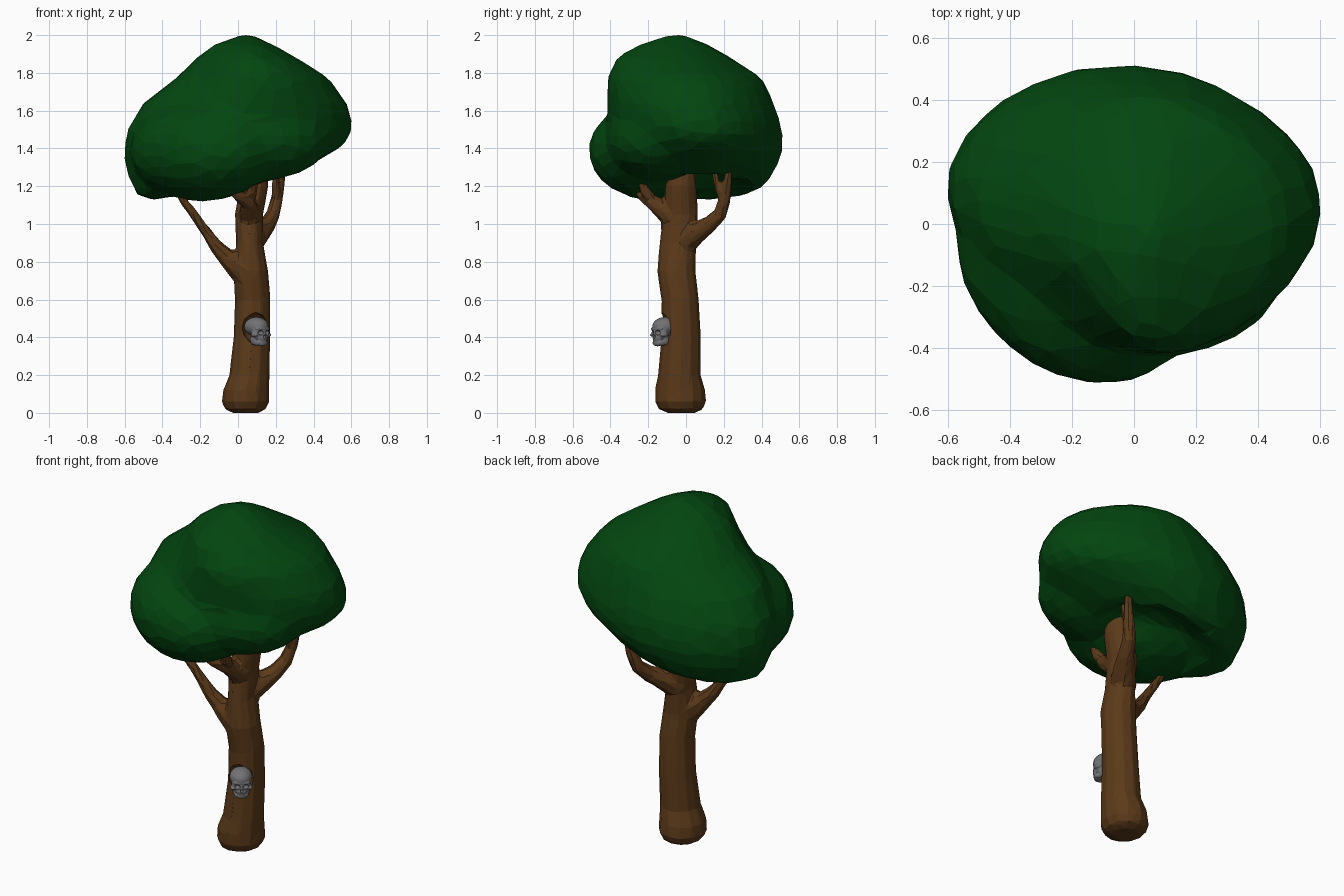
import bpy, bmesh
from math import cos, sin, pi, radians
from mathutils import Vector, Matrix

if "Cube" in bpy.data.objects:
    bpy.data.objects.remove(bpy.data.objects["Cube"])


def material(name, rgb):
    m = bpy.data.materials.new(name)
    m.diffuse_color = (*rgb, 1)
    m.use_nodes = True
    m.node_tree.nodes["Principled BSDF"].inputs["Base Color"].default_value = m.diffuse_color
    return m


BARK = material("bark", (0.105, 0.042, 0.010))
LEAF = material("leaf", (0.001, 0.062, 0.005))
BONE = material("bone", (0.17, 0.17, 0.18))


def make(name, bm, mat):
    bmesh.ops.recalc_face_normals(bm, faces=bm.faces)
    me = bpy.data.meshes.new(name)
    bm.to_mesh(me)
    bm.free()
    me.materials.append(mat)
    ob = bpy.data.objects.new(name, me)
    bpy.context.collection.objects.link(ob)
    return ob


def bake(ob, *mods):
    """Add modifiers (type, settings) and apply them."""
    for kind, settings in mods:
        m = ob.modifiers.new(kind, kind)
        for k, v in settings.items():
            setattr(m, k, v)
    dg = bpy.context.evaluated_depsgraph_get()
    me = bpy.data.meshes.new_from_object(ob.evaluated_get(dg))
    ob.modifiers.clear()
    ob.data = me


def flat(ob):
    ob.data.polygons.foreach_set("use_smooth", [False] * len(ob.data.polygons))


def loft(bm, rings):
    loops = [[bm.verts.new(p) for p in r] for r in rings]
    n = len(loops[0])
    for a, b in zip(loops, loops[1:]):
        for i in range(n):
            bm.faces.new((a[i], a[(i + 1) % n], b[(i + 1) % n], b[i]))
    for end in (loops[0], loops[-1]):
        c = bm.verts.new(sum((v.co for v in end), Vector()) / n)
        for i in range(n):
            bm.faces.new((end[i], end[(i + 1) % n], c))


def box_ring(z, tilt, x0, x1, y0, y1, n, dents=()):
    """Elliptical ring fitting the x and y limits, with dents at (angle, depth)."""
    ring = []
    for i in range(n):
        a = 2 * pi * i / n
        k = 1 - sum(d * max(0, cos(a - radians(t))) ** 6 for t, d in dents)
        x = (x0 + x1) / 2 + k * (x1 - x0) / 2 * cos(a)
        y = (y0 + y1) / 2 + k * (y1 - y0) / 2 * sin(a)
        ring.append(Vector((x, y, z + tilt * x)))
    return ring


def ball(bm, loc, rad, rot=0.0, sub=3):
    m = Matrix.Translation(loc) @ Matrix.Rotation(rot, 4, 'Z') @ Matrix.Diagonal((*rad, 1))
    bmesh.ops.create_icosphere(bm, subdivisions=sub, radius=1, matrix=m)


def tube(bm, pts, n=8):
    """Tapered branch through (x, y, z, radius) points."""
    rings = []
    for i, p in enumerate(pts):
        a, b = pts[max(i - 1, 0)], pts[min(i + 1, len(pts) - 1)]
        q = Vector((b[0] - a[0], b[1] - a[1], b[2] - a[2])).to_track_quat('Z', 'Y')
        rings.append([Vector(p[:3]) + q @ Vector((p[3] * cos(2 * pi * j / n), p[3] * sin(2 * pi * j / n), 0))
                      for j in range(n)])
    loft(bm, rings)


# Leafy crown: slanted main mass plus a broad front-left lobe
bm = bmesh.new()
crown = [(1.28, .18, -.22, .20, -.12, .25), (1.20, .20, -.42, .25, -.25, .36),
         (1.245, .21, -.53, .42, -.33, .44), (1.34, .13, -.59, .55, -.37, .50),
         (1.42, .09, -.61, .60, -.40, .52), (1.52, .03, -.59, .61, -.42, .51),
         (1.64, 0, -.51, .58, -.43, .47), (1.78, 0, -.33, .48, -.43, .41),
         (1.89, 0, -.22, .31, -.38, .24), (1.96, 0, -.13, .19, -.26, .12),
         (2.015, 0, .01, .08, -.10, .0)]
loft(bm, [box_ring(*r, 24, ((222, .18), (50, .06), (-38, .04))) for r in crown])
ball(bm, (-.18, -.15, 1.39), (.42, .33, .275), radians(-42))
ball(bm, (.08, -.15, 1.45), (.40, .28, .23))
canopy = make("leaf_canopy", bm, LEAF)
bake(canopy, ('REMESH', dict(mode='VOXEL', voxel_size=0.04)),
     ('SMOOTH', dict(factor=0.5, iterations=5)), ('DECIMATE', dict(ratio=0.12)))
lo, hi = Vector((-.6, -.51, 1.12)), Vector((.6, .51, 2.0))
vs = canopy.data.vertices
a = [min(v.co[k] for v in vs) for k in range(3)]
b = [max(v.co[k] for v in vs) for k in range(3)]
for v in vs:
    v.co = [lo[k] + (v.co[k] - a[k]) / (b[k] - a[k]) * (hi[k] - lo[k]) for k in range(3)]
flat(canopy)

# Trunk
bm = bmesh.new()
trunk_rings = [(0, -.03, .11, -.10, .05), (.02, -.07, .148, -.145, .09), (.06, -.086, .167, -.165, .108),
               (.12, -.08, .165, -.165, .101), (.2, -.047, .168, -.148, .079), (.4, -.024, .17, -.13, .079),
               (.6, -.017, .172, -.13, .068), (.75, -.026, .16, -.153, .05), (.9, -.01, .132, -.14, .055),
               (1.05, -.017, .133, -.12, .065), (1.2, .01, .161, -.11, .055), (1.29, .02, .156, -.095, .045),
               (1.33, .05, .13, -.06, .02)]
loft(bm, [box_ring(r[0], 0, *r[1:], 12) for r in trunk_rings])

# Branches with their forks: left, right/back and front
branches = [
    [(.05, -.06, .74, .085), (-.01, -.07, .79, .072), (-.065, -.08, .828, .048), (-.115, -.09, .88, .038),
     (-.155, -.10, .94, .03), (-.205, -.11, 1.01, .026), (-.285, -.13, 1.12, .023), (-.35, -.14, 1.24, .016)],
    [(.06, -.02, .90, .075), (.11, .05, .95, .062), (.155, .12, .995, .046), (.185, .18, 1.05, .038),
     (.205, .205, 1.13, .033), (.225, .22, 1.22, .025), (.24, .235, 1.35, .016)],
    [(.205, .2, 1.13, .028), (.20, .17, 1.2, .022), (.20, .145, 1.29, .014)],
    [(.06, -.03, 1.0, .075), (.06, -.1, 1.06, .058), (.055, -.18, 1.115, .040), (.0, -.23, 1.15, .030),
     (-.05, -.26, 1.20, .024), (-.09, -.275, 1.28, .016)],
    [(.055, -.17, 1.11, .034), (.075, -.215, 1.17, .030), (.09, -.25, 1.28, .02)],
]
for path in branches:
    tube(bm, path)
trunk = make("trunk_and_branches", bm, BARK)
bake(trunk, ('REMESH', dict(mode='VOXEL', voxel_size=0.012)),
     ('SMOOTH', dict(factor=0.5, iterations=3)), ('DECIMATE', dict(ratio=0.05)))
flat(trunk)

# Hollow at the front of the trunk
bm = bmesh.new()
ball(bm, (.095, -.125, .45), (.075, .085, .082), sub=2)
cutter = make("hollow_cutter", bm, BARK)
bake(trunk, ('BOOLEAN', dict(object=cutter, operation='DIFFERENCE', solver='EXACT')))
bpy.data.objects.remove(cutter)

# Skull, modelled facing -y at unit height
bm = bmesh.new()
ball(bm, (0, .06, .17), (.37, .46, .33))          # cranium
ball(bm, (0, -.16, -.02), (.32, .24, .32))        # face
ball(bm, (0, -.28, .10), (.29, .12, .08))         # brow
ball(bm, (0, -.24, -.22), (.20, .17, .14))        # upper jaw
ball(bm, (0, -.26, -.42), (.18, .12, .08))        # chin
ball(bm, (0, -.18, -.34), (.185, .185, .13))      # mouth
ball(bm, (0, -.36, -.1), (.05, .06, .08))         # nose bridge
for s in (-1, 1):
    ball(bm, (s * .27, -.19, -.11), (.09, .16, .07))   # cheekbone
    ball(bm, (s * .21, -.05, -.25), (.08, .13, .2))    # jaw hinge
    ball(bm, (s * .16, -.17, -.38), (.07, .17, .1))    # jaw side
for i in range(6):                                 # teeth
    x = -.125 + .05 * i
    for z in (-.305, -.365):
        ball(bm, (x, -.365 + 3 * x * x, z), (.024, .03, .036), sub=2)
skull = make("skull", bm, BONE)
bake(skull, ('REMESH', dict(mode='VOXEL', voxel_size=0.02)), ('SMOOTH', dict(factor=0.4, iterations=3)))
bm = bmesh.new()
for s in (-1, 1):
    ball(bm, (s * .14, -.40, -.03), (.095, .14, .085))  # eye sockets
ball(bm, (0, -.42, -.17), (.045, .12, .06))             # nose opening
cutter = make("socket_cutter", bm, BONE)
bake(skull, ('BOOLEAN', dict(object=cutter, operation='DIFFERENCE', solver='EXACT')))
bpy.data.objects.remove(cutter)
skull.data.transform(Matrix.Translation((.1, -.115, .43)) @ Matrix.Rotation(radians(38), 4, 'Z')
                     @ Matrix.Diagonal((.165, .155, .155, 1)) @ Matrix.Translation((0, -.03, 0)))
bpy.context.view_layer.objects.active = skull
skull.select_set(True)
bpy.ops.object.shade_smooth_by_angle(angle=radians(40))
